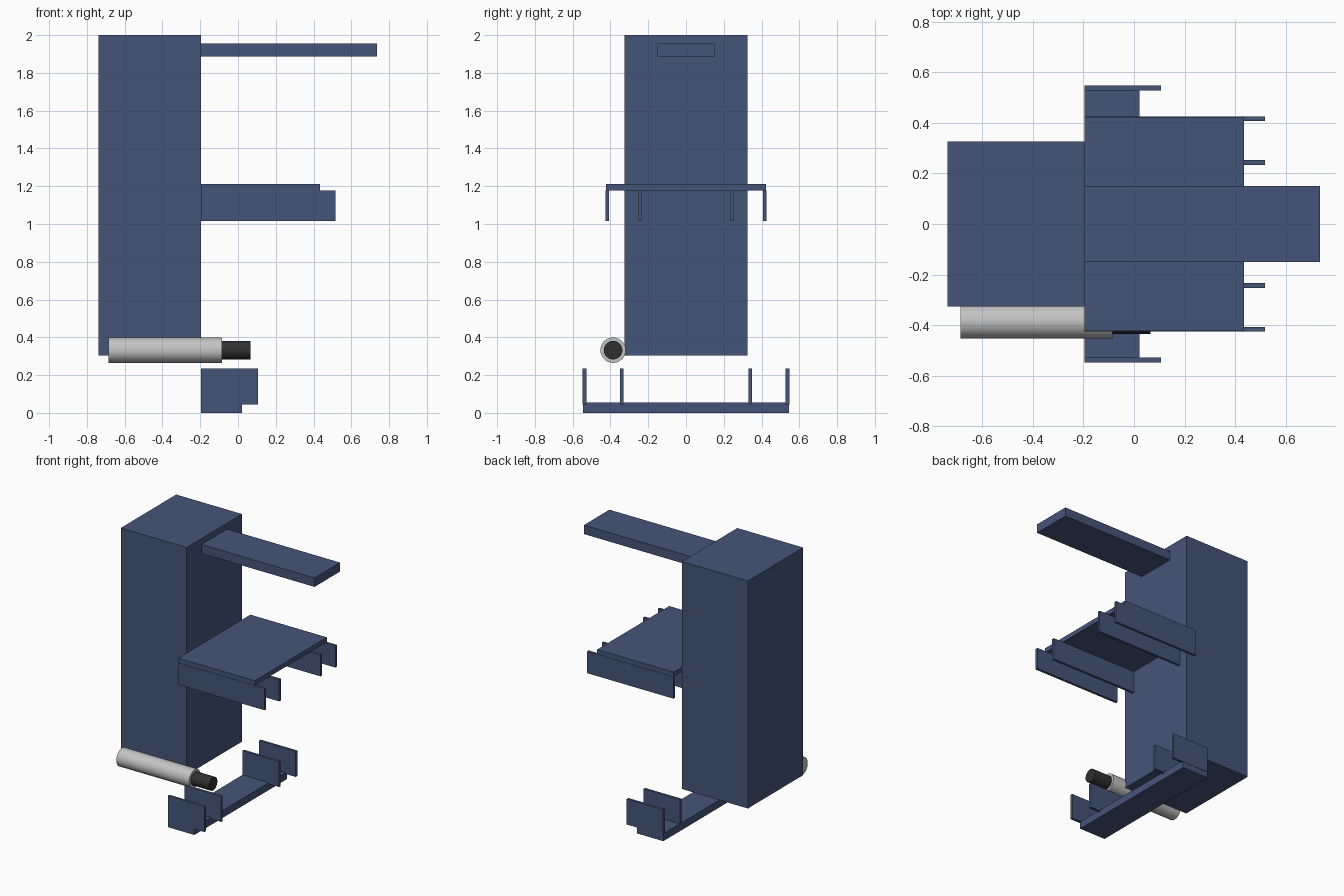
import bpy
import math

cube = bpy.data.objects.get("Cube")
if cube:
    bpy.data.objects.remove(cube, do_unlink=True)


def material(name, rgb):
    mat = bpy.data.materials.new(name)
    mat.use_nodes = True
    mat.diffuse_color = (*rgb, 1)
    mat.node_tree.nodes["Principled BSDF"].inputs["Base Color"].default_value = (*rgb, 1)
    return mat


blue = material("slate blue", (0.06, 0.09, 0.19))
grey = material("light grey", (0.55, 0.55, 0.55))
black = material("near black", (0.03, 0.03, 0.03))


def box(name, x, y, z, mat=blue):
    """Box given by its (low, high) extent on each axis."""
    bpy.ops.mesh.primitive_cube_add(size=1, location=[sum(r) / 2 for r in (x, y, z)])
    obj = bpy.context.object
    obj.name = name
    obj.scale = [r[1] - r[0] for r in (x, y, z)]
    bpy.ops.object.transform_apply(location=False, rotation=False, scale=True)
    obj.data.materials.append(mat)
    return obj


def rod(name, x, y, z, radius, mat):
    """Cylinder lying along x."""
    bpy.ops.mesh.primitive_cylinder_add(vertices=48, radius=radius, depth=x[1] - x[0],
                                        location=(sum(x) / 2, y, z),
                                        rotation=(0, math.pi / 2, 0))
    obj = bpy.context.object
    obj.name = name
    obj.data.materials.append(mat)
    bpy.ops.object.shade_smooth_by_angle()
    return obj


def plates(name, x, z, offsets, thickness=0.019):
    """Upright plates mirrored to both sides, given by their outer faces."""
    for side, word in ((-1, "right"), (1, "left")):
        for place, outer in offsets.items():
            y = sorted((side * outer, side * (outer - thickness)))
            box(f"{name}_{place}_{word}", x, y, z)


BACK = -0.195  # plane where everything meets the column

# Column and top arm
box("column", (-0.738, BACK), (-0.326, 0.326), (0.305, 2.0))
box("top_arm", (BACK, 0.736), (-0.15, 0.15), (1.888, 1.955))

# Middle shelf with hanging plates
box("shelf", (BACK, 0.435), (-0.424, 0.424), (1.178, 1.213))
plates("shelf_plate", (BACK, 0.517), (1.016, 1.178), {"outer": 0.426, "inner": 0.253})

# Foot bar with upright plates
box("foot_bar", (BACK, 0.022), (-0.545, 0.545), (0, 0.055))
plates("foot_plate", (BACK, 0.106), (0.045, 0.235), {"outer": 0.547, "inner": 0.35})

# Cylinder housing and its shaft
rod("cylinder_housing", (-0.686, -0.085), -0.386, 0.332, 0.067, grey)
rod("cylinder_shaft", (-0.09, 0.066), -0.386, 0.332, 0.049, black)
